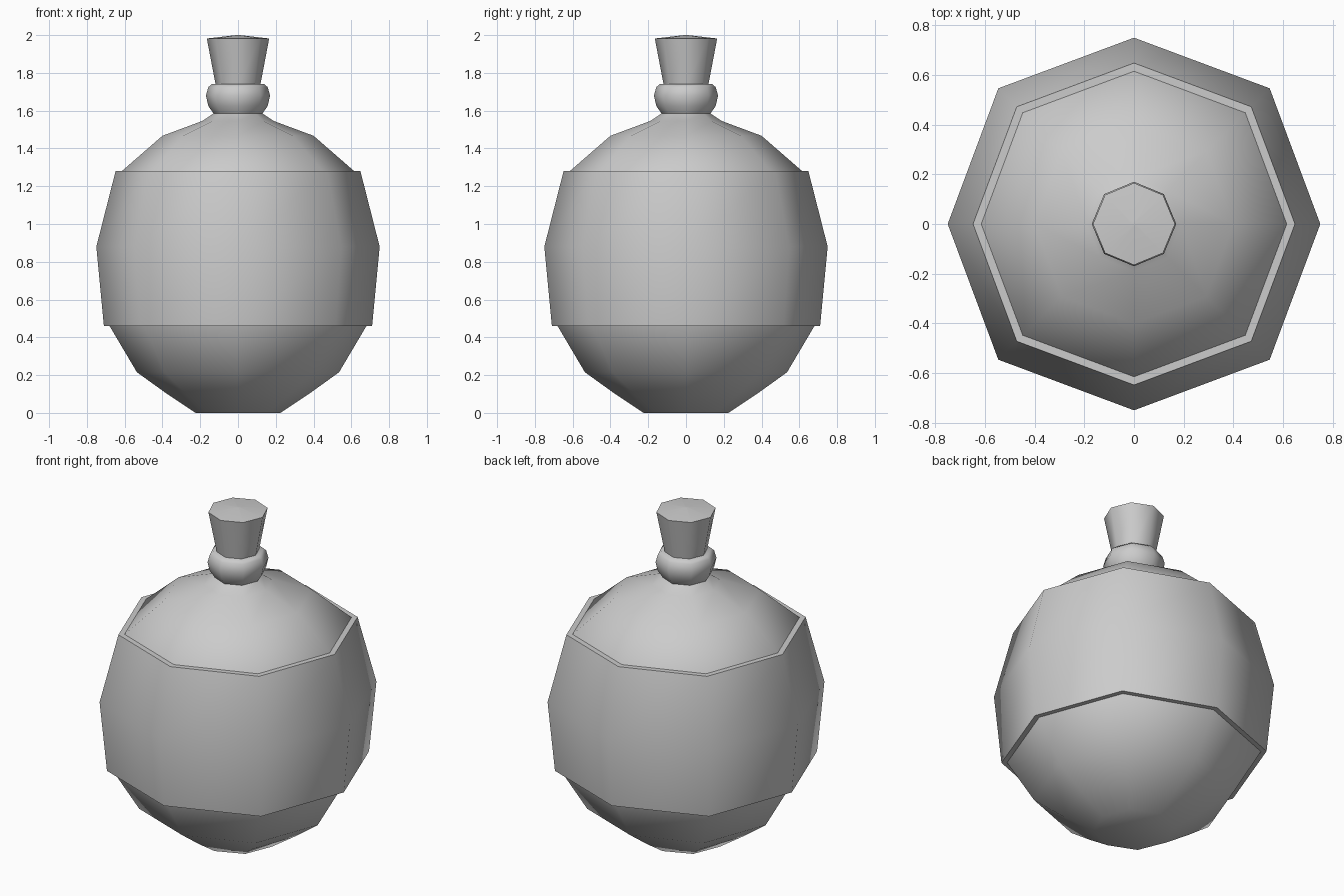
import bpy, bmesh
from math import pi, sin, cos, radians

if "Cube" in bpy.data.objects:
    bpy.data.objects.remove(bpy.data.objects["Cube"])

SIDES = 8


def lathe(name, profile, cap_bottom=True, cap_top=True, diagonal=1.0):
    """Revolve (radius, height) points; wide rings get slightly fuller diagonals."""
    bm = bmesh.new()
    rings = []
    for r, z in profile:
        ring = []
        for i in range(SIDES):
            a = 2 * pi * i / SIDES
            k = r * (diagonal if i % 2 and r > 0.3 else 1.0)
            ring.append(bm.verts.new((k * cos(a), k * sin(a), z)))
        rings.append(ring)
    for low, high in zip(rings, rings[1:]):
        for i in range(SIDES):
            j = (i + 1) % SIDES
            bm.faces.new((low[i], low[j], high[j], high[i]))
    if cap_bottom:
        bm.faces.new(rings[0][::-1])
    if cap_top:
        bm.faces.new(rings[-1])
    mesh = bpy.data.meshes.new(name)
    bm.to_mesh(mesh)
    bm.free()
    obj = bpy.data.objects.new(name, mesh)
    bpy.context.collection.objects.link(obj)
    bpy.ops.object.select_all(action='DESELECT')
    obj.select_set(True)
    bpy.context.view_layer.objects.active = obj
    bpy.ops.object.shade_smooth_by_angle(angle=radians(62))
    return obj


# Round flask with shoulder, narrow neck and rolled lip
lathe("flask_body", [
    (0.225, 0.0), (0.375, 0.10), (0.535, 0.215), (0.68, 0.46), (0.72, 0.88),
    (0.615, 1.28), (0.40, 1.467), (0.19, 1.545), (0.13, 1.585),
    (0.157, 1.625), (0.17, 1.68), (0.157, 1.725), (0.14, 1.74)], diagonal=1.03)

# Raised band around the belly, with thin ledges turning in to the flask
lathe("belly_band", [
    (0.67, 0.46), (0.71, 0.46), (0.75, 0.88), (0.648, 1.28), (0.605, 1.28)],
    cap_bottom=False, cap_top=False, diagonal=1.03)

# Tapered stopper with a slightly domed top
lathe("stopper", [(0.118, 1.735), (0.165, 1.982), (0.01, 2.0)])
